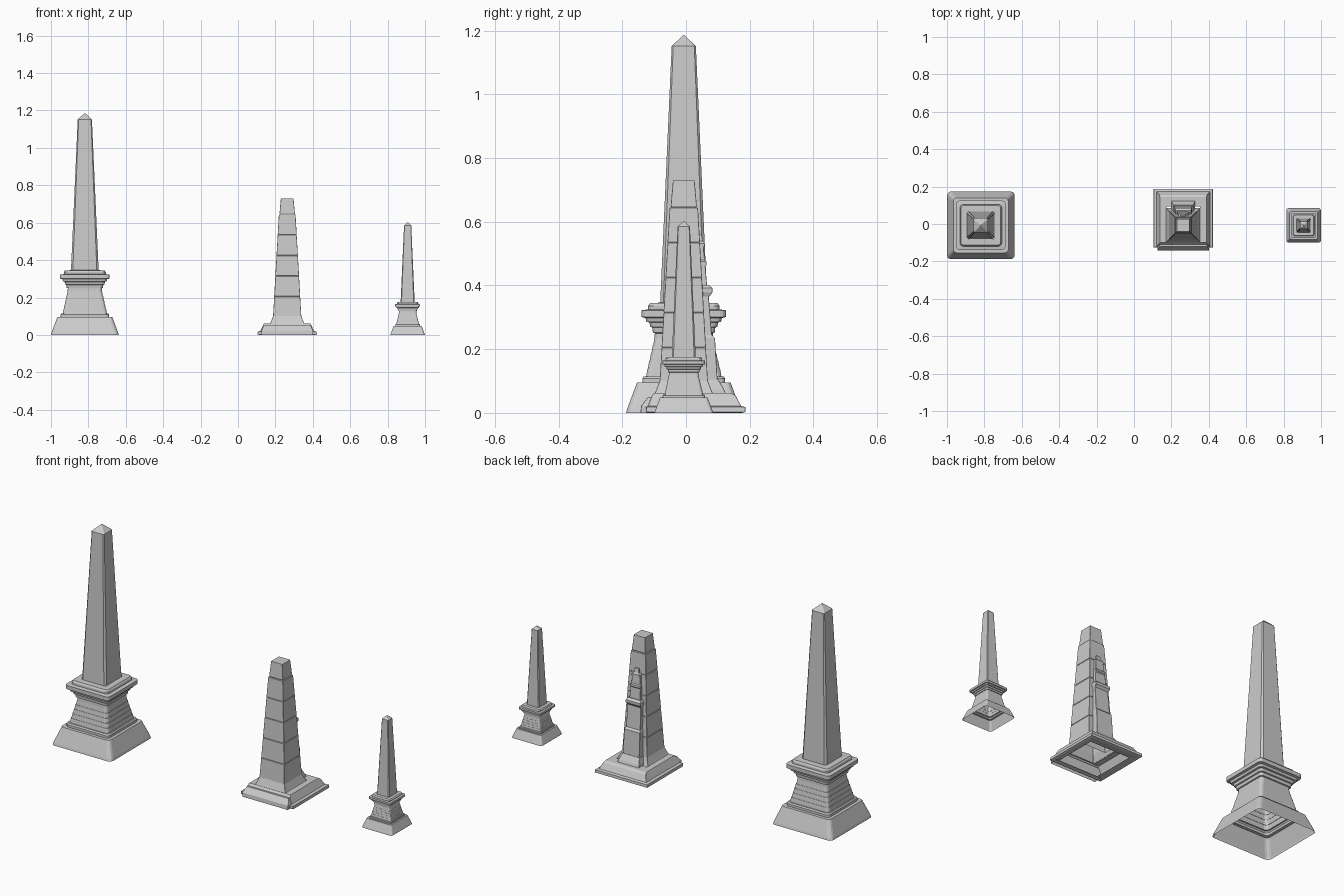
import bpy, bmesh, math

CY = -0.007  # common centre line of the shafts


def ring(bm, x0, x1, y0, y1, z, r, seg):
    """One rectangular loop with rounded (or chamfered) corners."""
    vs = []
    corners = [(x1 - r, y1 - r, 0), (x0 + r, y1 - r, 90),
               (x0 + r, y0 + r, 180), (x1 - r, y0 + r, 270)]
    for cx, cy, a in corners:
        for i in range(seg + 1):
            t = math.radians(a + 90 * i / seg)
            vs.append(bm.verts.new((cx + r * math.cos(t), cy + r * math.sin(t), z)))
    return vs


def loft(name, rings, seg=1, tip=None, loc=(0, 0, 0), s=1.0, cap=True, bottom=False):
    """Skin rectangular rings (x0, x1, y0, y1, z, r) from bottom to top."""
    bm = bmesh.new()
    loops = [ring(bm, *rg, seg) for rg in rings]
    n = len(loops[0])
    for a, b in zip(loops, loops[1:]):
        for i in range(n):
            j = (i + 1) % n
            bm.faces.new((a[i], a[j], b[j], b[i]))
    top = loops[-1]
    if tip is not None:
        t = bm.verts.new((0, 0, tip))
        for i in range(n):
            bm.faces.new((top[i], top[(i + 1) % n], t))
    elif cap:
        bm.faces.new(top)
    if bottom:
        bm.faces.new(loops[0][::-1])
    me = bpy.data.meshes.new(name)
    bm.to_mesh(me)
    bm.free()
    ob = bpy.data.objects.new(name, me)
    ob.location = loc
    ob.scale = (s, s, s)
    bpy.context.collection.objects.link(ob)
    return ob


def sq(h, z, r):
    return (-h, h, -h, h, z, r)


# Tall and small obelisks share one design
def obelisk(prefix, x, s):
    loc = (x, CY, 0)
    # sloped foot, open underneath
    profile = [(.181, 0, .022), (.178, .012, .022), (.147, .095, .018), (.13, .095, .018),
               (.13, .108, .018), (.125, .115, .018)]
    # stepped neck
    for i in range(5):
        h = .118 - .0055 * i
        z = .115 + .024 * i
        profile += [(h, z, .016), (h - .004, z + .024, .016)]
    # flare, slab and top moulding
    profile += [(.091, .25, .015), (.097, .252, .015), (.099, .268, .015), (.105, .27, .015),
                (.108, .284, .016), (.117, .286, .016), (.12, .298, .018), (.132, .301, .018),
                (.132, .322, .018), (.112, .325, .018), (.112, .336, .018), (.106, .345, .016),
                (.074, .346, .01)]
    loft(prefix + "_pedestal", [sq(*p) for p in profile], 3, loc=loc, s=s, cap=False)
    # chamfered shaft with pyramid point
    loft(prefix + "_shaft", [sq(.074, .345, .01), sq(.038, 1.152, .005)], 1,
         tip=1.187, loc=loc, s=s)


obelisk("tall_obelisk", -.819, 1.0)
obelisk("small_obelisk", .907, .508)

# Middle monument
M = (.263, CY, 0)

# plinth moulding along the sides and back
loft("plinth", [(-.12, .12, -.09, .14, .006, .001), (-.15, .15, -.115, .183, 0, .001),
                (-.159, .159, -.118, .194, .003, .001), (-.157, .157, -.118, .193, .018, .001),
                (-.143, .143, -.112, .18, .022, .001), (-.128, .128, -.1, .163, .054, .001),
                (-.124, .124, -.093, .151, .062, .001), (-.09, .09, -.085, .1, .062, .001)],
     loc=M, cap=False)
# narrower front ledge
loft("front_ledge", [(-.138, .138, -.136, -.09, 0, .001), (-.138, .138, -.134, -.09, .022, .001),
                     (-.126, .126, -.112, -.09, .05, .001)], loc=M)

# tapering body in block courses with fine joints
body = [sq(.092, .06, .001), sq(.088, .068, .001), sq(.076, .1, .001)]
levels = [.1, .205, .315, .425, .535, .645]


def half(z):
    return .0755 - (z - .1) / .545 * .031


for a, b in zip(levels, levels[1:]):
    body += [sq(half(a), a + .002, .001), sq(half(b), b - .002, .001),
             sq(half(b) - .002, b, .001)]
loft("block_body", body, loc=M)
# cap block
loft("cap_block", [sq(.037, .643, .001), sq(.041, .65, .001), sq(.034, .729, .001)], loc=M)


# stepped relief on the back face: (half width, back y, z)
def relief(name, steps):
    loft(name, [(-w, w, min(.03, y - .01), y, z, .001) for w, y, z in steps], loc=M)


relief("relief_foot", [(.064, .132, .06), (.062, .126, .075), (.053, .108, .105)])
relief("relief_lower", [(.05, .106, .1), (.047, .098, .235), (.043, .088, .245),
                        (.04, .078, .37)])
relief("relief_ledge", [(.04, .08, .365), (.045, .09, .378), (.045, .09, .392),
                        (.038, .078, .402)])
relief("relief_upper", [(.033, .073, .4), (.03, .068, .46), (.03, .072, .465),
                        (.03, .071, .475), (.026, .066, .48), (.024, .062, .525)])
relief("relief_crest", [(.025, .066, .522), (.025, .066, .532), (.015, .06, .54),
                        (.012, .056, .562)])
